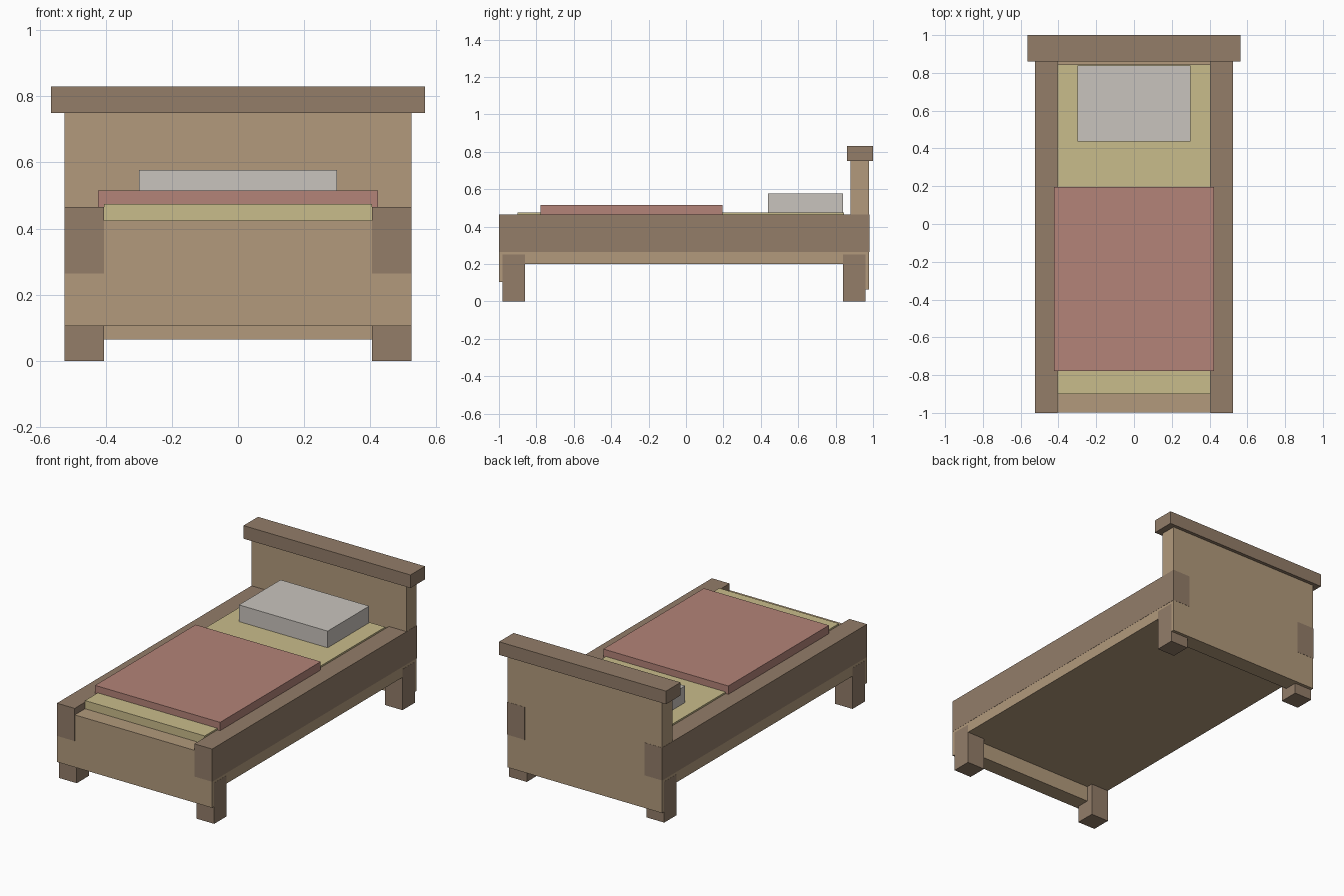
import bpy
import bmesh
from mathutils import Vector

default = bpy.data.objects.get("Cube")
if default:
    bpy.data.objects.remove(default, do_unlink=True)


def linear(c):
    c /= 255
    return c / 12.92 if c <= 0.04045 else ((c + 0.055) / 1.055) ** 2.4


def material(name, *rgb):
    colour = (*[linear(c) for c in rgb], 1)
    mat = bpy.data.materials.new(name)
    mat.use_nodes = True
    mat.diffuse_color = colour
    node = next(n for n in mat.node_tree.nodes if n.type == 'BSDF_PRINCIPLED')
    node.inputs["Base Color"].default_value = colour
    node.inputs["Roughness"].default_value = 0.9
    return mat


def box(name, x, y, z, mat):
    """Flat-sided block spanning the given (low, high) ranges."""
    low, high = Vector((x[0], y[0], z[0])), Vector((x[1], y[1], z[1]))
    bm = bmesh.new()
    bmesh.ops.create_cube(bm, size=1)
    for v in bm.verts:
        v.co = (low + high) / 2 + v.co * (high - low)
    mesh = bpy.data.meshes.new(name)
    bm.to_mesh(mesh)
    bm.free()
    mesh.materials.append(mat)
    obj = bpy.data.objects.new(name, mesh)
    bpy.context.collection.objects.link(obj)
    return obj


def wide(half):
    return (-half, half)


light_wood = material("light wood", 178, 154, 124)
dark_wood = material("dark wood", 147, 125, 105)
sheet = material("cream sheet", 201, 188, 139)
red_cloth = material("red cloth", 179, 131, 120)
pillow_cloth = material("pillow grey", 201, 196, 189)

# Light panels sit a hair inside the dark frame so faces never coincide
panel = wide(0.524)
box("base", panel, (-0.998, 0.978), (0.2, 0.424), light_wood)
box("footboard", panel, (-0.999, -0.9), (0.105, 0.425), light_wood)
box("headboard", panel, (0.88, 0.979), (0.065, 0.752), light_wood)
box("headboard_cap", wide(0.565), (0.86, 1.0), (0.75, 0.83), dark_wood)

# Side rails and legs, mirrored left and right
for side, sign in (("left", 1), ("right", -1)):
    span = sorted((sign * 0.405, sign * 0.525))
    box(side + "_rail", span, (-1.0, 0.98), (0.265, 0.465), dark_wood)
    box(side + "_front_leg", span, (-0.98, -0.86), (0, 0.25), dark_wood)
    box(side + "_back_leg", span, (0.84, 0.96), (0, 0.25), dark_wood)

# Bedding
box("mattress", wide(0.405), (-0.9, 0.845), (0.42, 0.475), sheet)
box("blanket", wide(0.423), (-0.777, 0.195), (0.455, 0.516), red_cloth)
box("pillow", wide(0.3), (0.438, 0.84), (0.47, 0.577), pillow_cloth)
